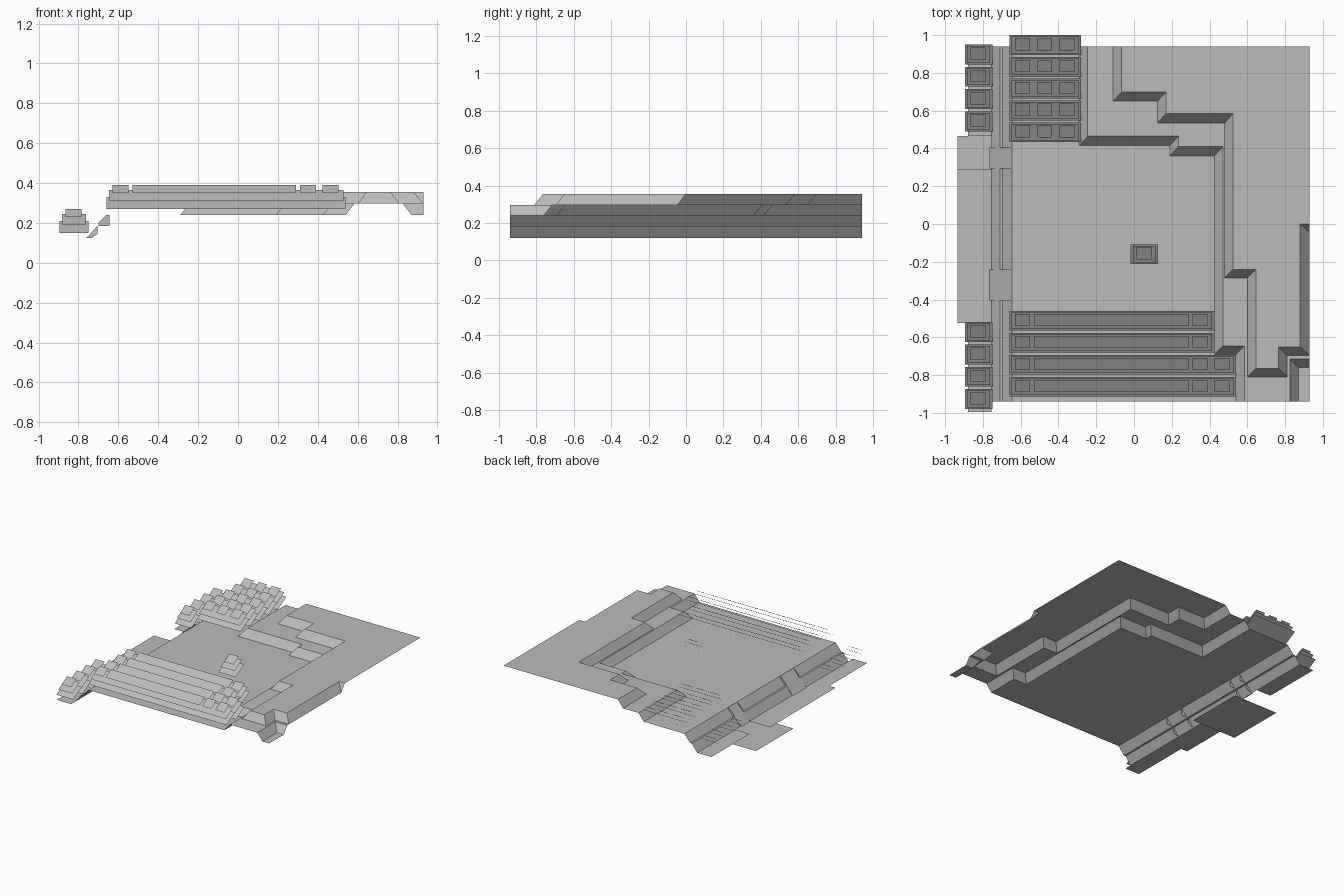
import bpy

if "Cube" in bpy.data.objects:
    bpy.data.objects.remove(bpy.data.objects["Cube"])

grey = bpy.data.materials.new("plain grey")
grey.diffuse_color = (0.5, 0.5, 0.5, 1)
grey.use_nodes = True
grey.node_tree.nodes["Principled BSDF"].inputs["Base Color"].default_value = grey.diffuse_color
LOW, MID, HIGH = 0.24, 0.297, 0.355


def make(name, faces):
    """Build one object from faces given as lists of points."""
    verts, index, polys = [], {}, []
    for face in faces:
        ids = []
        for p in face:
            key = tuple(round(c, 4) for c in p)
            if key not in index:
                index[key] = len(verts)
                verts.append(key)
            if index[key] not in ids:
                ids.append(index[key])
        polys.append(ids)
    mesh = bpy.data.meshes.new(name)
    mesh.from_pydata(verts, [], polys)
    mesh.materials.append(grey)
    mesh.update()
    # keep every surface facing upward
    for p in mesh.polygons:
        if p.normal.z < -0.001:
            p.flip()
    ob = bpy.data.objects.new(name, mesh)
    bpy.context.collection.objects.link(ob)
    return ob


def at(points, z):
    return [(x, y, z) for x, y in points]


def rect(x0, x1, y0, y1, z):
    return at([(x0, y0), (x1, y0), (x1, y1), (x0, y1)], z)


def slope(bottom, z0, top, z1):
    """Sloped strip between two matching contour lines."""
    b, t = at(bottom, z0), at(top, z1)
    return [[b[i], b[i + 1], t[i + 1], t[i]] for i in range(len(b) - 1)]


# Contours of the terraces
low_edge = [(-.29, .94), (-.29, .415), (.19, .415), (.19, .36), (.425, .36),
            (.425, -.69), (.54, -.69), (.54, -.94)]
mid_rim = [(-.245, .94), (-.245, .465), (.235, .465), (.235, .41), (.47, .41),
           (.47, -.645), (.585, -.645), (.585, -.94)]
mid_edge = [(-.11, .94), (-.11, .65), (.125, .65), (.125, .535), (.48, .535),
            (.48, -.285), (.6, -.285), (.6, -.81), (.81, -.81), (.81, -.695),
            (.93, -.695), (.93, -.045), (.93, -.045)]
high_rim = [(-.065, .94), (-.065, .70), (.17, .70), (.17, .585), (.525, .585),
            (.525, -.24), (.645, -.24), (.645, -.765), (.765, -.765),
            (.765, -.65), (.88, -.65), (.88, 0), (.93, 0)]
pit_rim = [(.825, -.94), (.825, -.715), (.93, -.715)]
pit_edge = [(.87, -.94), (.87, -.76), (.93, -.76)]

# Terraced ground
ground = [
    at([(-.645, -.94), (-.645, .94)] + low_edge, LOW),
    at(mid_rim + pit_rim + mid_edge[-3::-1], MID),
    at(high_rim + [(.93, .94)], HIGH),
    at(pit_edge + [(.93, -.94)], LOW),
]
ground += slope(low_edge, LOW, mid_rim, MID)
ground += slope(mid_edge, MID, high_rim, HIGH)
ground += slope(pit_edge, LOW, pit_rim, MID)
# two-step bank on the left
bank = [(-.755, .12), (-.71, .18), (-.695, .18), (-.645, LOW)]
for (xa, za), (xb, zb) in zip(bank, bank[1:]):
    ground.append([(xa, -.94, za), (xb, -.94, zb), (xb, .94, zb), (xa, .94, za)])
make("terraced_ground", ground)

# Flat shelves beside the bank
make("back_shelf", [rect(-.88, -.755, .465, .94, .12)])
make("front_shelf", [rect(-.88, -.755, -.995, -.525, .12)])
make("upper_deck", [rect(-.935, -.755, -.525, .29, .12)])
make("lower_deck", [rect(-.935, -.55, 0, .465, 0)])

# Ramps over the bank, with hanging side cheeks
cheeks = [[(-.76, .125), (-.735, .125), (-.705, .145), (-.705, .185)],
          [(-.7, .185), (-.645, .185), (-.645, .24), (-.66, .24), (-.7, .2)]]
for name, y0, y1 in (("back_ramp", .295, .405), ("front_ramp", -.405, -.24)):
    faces = [[(-.765, y0, .122), (-.65, y0, .244), (-.65, y1, .244), (-.765, y1, .122)]]
    faces += [[(x, y, z) for x, z in c] for y in (y0, y1) for c in cheeks]
    make(name, faces)


def tilted(x0, x1, y0, y1, z0, z1):
    return [(x0, y0, z0), (x1, y0, z0), (x1, y1, z1), (x0, y1, z1)]


def bench(name, x0, x1, y1, ground_z, caps):
    """Three parallel tilted panels stacked above each other."""
    y0 = y1 - .105
    g = ground_z
    faces = [tilted(x0, x1, y0, y1, g + .03, g + .09),
             tilted(x0 + .012, x1 - .012, y0 + .008, y1 - .008, g + .072, g + .125)]
    faces += [tilted(a, b, y0 + .024, y1 - .016, g + .11, g + .15) for a, b in caps]
    make(name, faces)


# Back rows with three square caps
for i in range(5):
    bench(f"back_row_{i + 1}", -.66, -.28, 1 - .1155 * i, LOW,
          [(-.63, -.55), (-.51, -.435), (-.395, -.315)])
# Long front rows, the last two longer
for i in range(4):
    caps = [(-.63, -.55), (-.53, .29), (.31, .39)]
    if i > 1:
        caps.append((.425, .505))
    bench(f"front_row_{i + 1}", -.66, .54 if i > 1 else .425, -.46 - .1165 * i, LOW, caps)
# Small blocks on the shelves and one in the middle
for i in range(4):
    for name, y in (("back", .95), ("front", -.52)):
        bench(f"{name}_shelf_block_{i + 1}", -.895, -.75, y - .118 * i, .12,
              [(-.865, -.785)])
bench("middle_block", -.018, .127, -.108, LOW, [(.012, .094)])
